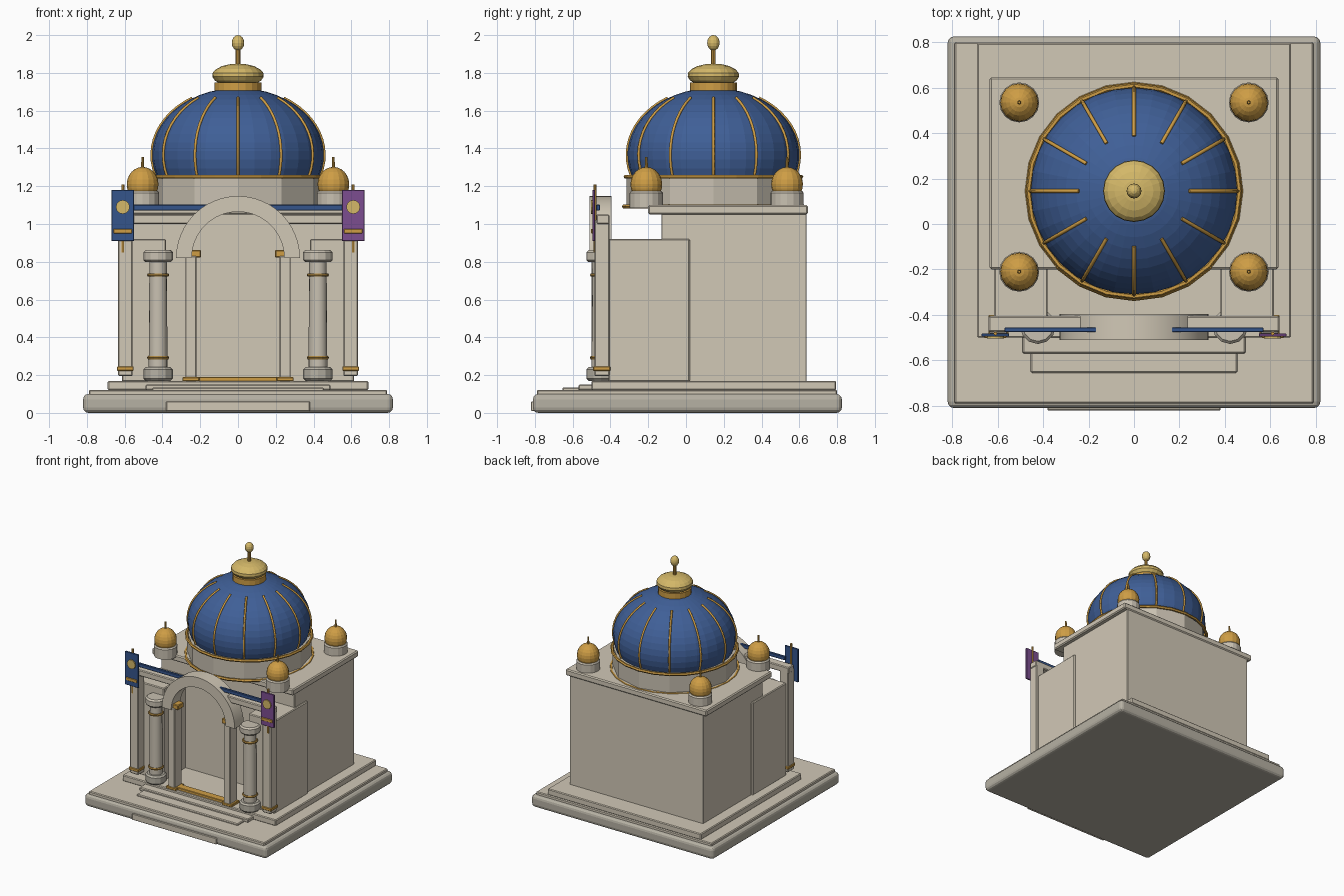
import bpy, bmesh, math
from mathutils import Vector, Matrix

if "Cube" in bpy.data.objects:
    bpy.data.objects.remove(bpy.data.objects["Cube"])


def material(name, rgb):
    m = bpy.data.materials.new(name)
    m.diffuse_color = (*rgb, 1)
    m.use_nodes = True
    m.node_tree.nodes["Principled BSDF"].inputs["Base Color"].default_value = m.diffuse_color
    return m


STONE = material("light stone", (0.64, 0.58, 0.47))
TRIM = material("grey stone", (0.47, 0.44, 0.37))
SHAFT = material("pale stone", (0.58, 0.53, 0.44))
BLUE = material("dome blue", (0.05, 0.115, 0.31))
CLOTH = material("banner blue", (0.035, 0.09, 0.26))
PURPLE = material("banner purple", (0.20, 0.075, 0.28))
GOLD = material("gold", (0.62, 0.34, 0.06))
PALE_GOLD = material("pale gold", (0.66, 0.48, 0.14))
BRONZE = material("bronze", (0.40, 0.23, 0.05))


def finish(name, bm, mat, smooth=False):
    bmesh.ops.recalc_face_normals(bm, faces=bm.faces[:])
    me = bpy.data.meshes.new(name)
    bm.to_mesh(me)
    bm.free()
    me.materials.append(mat)
    ob = bpy.data.objects.new(name, me)
    bpy.context.collection.objects.link(ob)
    if smooth:
        bpy.context.view_layer.objects.active = ob
        ob.select_set(True)
        bpy.ops.object.shade_smooth_by_angle(angle=math.radians(40))
        ob.select_set(False)
    return ob


def box(name, x0, x1, y0, y1, z0, z1, mat, bevel=0.006, segs=1):
    bm = bmesh.new()
    size = Vector((x1 - x0, y1 - y0, z1 - z0))
    mid = Vector((x1 + x0, y1 + y0, z1 + z0)) / 2
    bmesh.ops.create_cube(bm, size=1, matrix=Matrix.Translation(mid) @ Matrix.Diagonal((*size, 1)))
    if bevel:
        bmesh.ops.bevel(bm, geom=bm.edges[:], offset=bevel, segments=segs, profile=0.5, affect='EDGES')
    return finish(name, bm, mat)


def lathe(name, profile, x, y, mat, n=16, offset=0.0, smooth=False):
    """Spin a list of (radius, z) about a vertical axis at x, y."""
    bm = bmesh.new()
    rings = []
    for r, z in profile:
        rings.append([bm.verts.new((x + r * math.cos(offset + math.tau * i / n),
                                    y + r * math.sin(offset + math.tau * i / n), z)) for i in range(n)])
    for a, b in zip(rings, rings[1:]):
        for i in range(n):
            j = (i + 1) % n
            bm.faces.new((a[i], a[j], b[j], b[i]))
    bm.faces.new(rings[0])
    bm.faces.new(rings[-1])
    return finish(name, bm, mat, smooth)


def ellipse(r, h, zc, a0, a1, steps):
    """Profile points along an elliptical arc, angles in degrees of elevation."""
    angles = [math.radians(a0 + (a1 - a0) * i / steps) for i in range(steps + 1)]
    return [(max(r * math.cos(a), 0.001), zc + h * math.sin(a)) for a in angles]


def ring(name, r, tube, x, y, z, mat, n=24, m=6):
    bm = bmesh.new()
    loops = []
    for i in range(n):
        a = math.tau * i / n
        loops.append([bm.verts.new((x + (r + tube * math.cos(math.tau * j / m)) * math.cos(a),
                                    y + (r + tube * math.cos(math.tau * j / m)) * math.sin(a),
                                    z + tube * math.sin(math.tau * j / m))) for j in range(m)])
    for i in range(n):
        for j in range(m):
            a, b, k = loops[i], loops[(i + 1) % n], (j + 1) % m
            bm.faces.new((a[j], b[j], b[k], a[k]))
    return finish(name, bm, mat)


# Stepped base
box("base_plinth", -0.82, 0.82, -0.81, 0.825, 0.0, 0.10, TRIM, 0.028, 3)
box("base_paving", -0.79, 0.79, -0.79, 0.80, 0.09, 0.122, STONE)
box("platform", -0.69, 0.69, -0.50, 0.795, 0.12, 0.17, STONE)
box("upper_step", -0.49, 0.49, -0.57, -0.48, 0.12, 0.15, STONE)
box("lower_step", -0.455, 0.455, -0.655, -0.55, 0.115, 0.135, STONE)
box("entry_slab", -0.38, 0.38, -0.82, -0.70, 0.01, 0.06, STONE, 0.003)

# Main hall and roof slab
box("hall", -0.60, 0.60, -0.13, 0.637, 0.165, 1.06, STONE, 0.003)
box("roof_cornice", -0.635, 0.635, -0.20, 0.645, 1.05, 1.10, STONE, 0.008)

# Mirrored portico parts
for s, side in ((-1, "left"), (1, "right")):
    def mbox(name, a, b, *rest):
        return box(f"{side}_{name}", min(s * a, s * b), max(s * a, s * b), *rest)

    mbox("wing", 0.38, 0.615, -0.41, 0.02, 0.165, 0.92, STONE)
    mbox("pilaster", 0.558, 0.635, -0.485, -0.405, 0.195, 1.02, STONE)
    mbox("pilaster_band", 0.552, 0.641, -0.492, -0.40, 0.222, 0.246, GOLD, 0.004)
    mbox("lintel", 0.23, 0.64, -0.475, -0.405, 1.00, 1.05, STONE)
    mbox("arch_jamb", 0.22, 0.278, -0.50, -0.405, 0.165, 0.83, STONE, 0.004)
    mbox("jamb_capital", 0.195, 0.25, -0.49, -0.415, 0.822, 0.862, GOLD, 0.005)
    mbox("jamb_foot", 0.205, 0.295, -0.505, -0.40, 0.168, 0.19, GOLD, 0.004)

    # Column with block base, capital and rings
    x, y = s * 0.423, -0.45
    for part, z0, z1 in (("base", 0.17, 0.242), ("capital", 0.798, 0.862)):
        lathe(f"{side}_column_{part}", [(0.066, z0), (0.078, z0 + 0.012), (0.078, z1 - 0.012), (0.066, z1)],
              x, y, TRIM if part == "base" else SHAFT, 12)
    lathe(f"{side}_column_shaft", [(0.05, 0.23), (0.046, 0.81)], x, y, SHAFT, 16, smooth=True)
    for z in (0.292, 0.73):
        ring(f"{side}_column_ring", 0.049, 0.01, x, y, z, BRONZE, 16)

    # Banner on a pole
    x = s * 0.61
    mbox("banner", 0.55, 0.67, -0.495, -0.482, 0.91, 1.18, CLOTH if s < 0 else PURPLE, 0.002)
    mbox("banner_stripe", 0.562, 0.658, -0.502, -0.49, 0.95, 0.974, GOLD, 0.002)
    lathe(f"{side}_banner_pole", [(0.008, 0.85), (0.008, 1.21)], x, -0.482, GOLD, 8)
    bm = bmesh.new()
    bmesh.ops.create_cone(bm, cap_ends=True, segments=12, radius1=0.037, radius2=0.037, depth=0.012,
                          matrix=Matrix.Translation((x, -0.498, 1.09)) @ Matrix.Rotation(math.pi / 2, 4, 'X'))
    finish(f"{side}_banner_disc", bm, PALE_GOLD)

    # Corner turrets
    for ty, where in ((-0.21, "front"), (0.535, "back")):
        tx = s * 0.505
        lathe(f"{where}_{side}_turret_base", [(0.088, 1.085), (0.088, 1.165), (0.08, 1.175)], tx, ty, SHAFT, 16)
        lathe(f"{where}_{side}_turret_dome", ellipse(0.084, 0.092, 1.21, -28, 90, 8), tx, ty, GOLD, 16)
        lathe(f"{where}_{side}_turret_spike", [(0.009, 1.29), (0.006, 1.355)], tx, ty, GOLD, 8)

box("threshold", -0.22, 0.22, -0.48, -0.42, 0.165, 0.19, GOLD, 0.003)
box("blue_rail", -0.57, 0.57, -0.475, -0.455, 1.072, 1.102, CLOTH, 0.003)

# Entrance arch
bm = bmesh.new()
sections = []
for i in range(25):
    a = math.pi * i / 24
    sections.append([bm.verts.new((r * math.cos(a), y, 0.82 + r * math.sin(a)))
                     for r, y in ((0.245, -0.51), (0.328, -0.51), (0.328, -0.395), (0.245, -0.395))])
for a, b in zip(sections, sections[1:]):
    for j in range(4):
        k = (j + 1) % 4
        bm.faces.new((a[j], a[k], b[k], b[j]))
bm.faces.new(sections[0])
bm.faces.new(sections[-1])
finish("entrance_arch", bm, STONE, True)

# Drum and great dome
CY = 0.145
lathe("drum", [(0.46, 1.085), (0.46, 1.25)], 0, CY, SHAFT, 12)
ring("drum_lower_ring", 0.472, 0.012, 0, CY, 1.093, GOLD)
ring("drum_upper_ring", 0.464, 0.012, 0, CY, 1.25, GOLD)
lathe("great_dome", ellipse(0.455, 0.355, 1.365, -19, 86, 14), 0, CY, BLUE, 32)

# Gold ribs following the dome
cu = bpy.data.curves.new("rib_path", 'CURVE')
cu.dimensions = '3D'
cu.bevel_depth = 0.008
cu.bevel_resolution = 1
cu.use_fill_caps = True
path = ellipse(0.457, 0.357, 1.365, -18, 58, 12)
for k in range(12):
    a = math.tau * k / 12
    sp = cu.splines.new('POLY')
    sp.points.add(len(path) - 1)
    for p, (r, z) in zip(sp.points, path):
        p.co = (r * math.cos(a), CY + r * math.sin(a), z, 1)
cu.materials.append(GOLD)
ribs = bpy.data.objects.new("dome_ribs", cu)
bpy.context.collection.objects.link(ribs)

# Crown and finial
lathe("crown_neck", [(0.125, 1.69), (0.125, 1.75)], 0, CY, GOLD, 20)
lathe("crown_cap", ellipse(0.137, 0.062, 1.787, -65, 90, 8), 0, CY, PALE_GOLD, 20)
lathe("finial_rod", [(0.012, 1.83), (0.012, 1.94)], 0, CY, GOLD, 8)
lathe("finial_ball", ellipse(0.033, 0.041, 1.959, -90, 90, 8), 0, CY, PALE_GOLD, 12)
